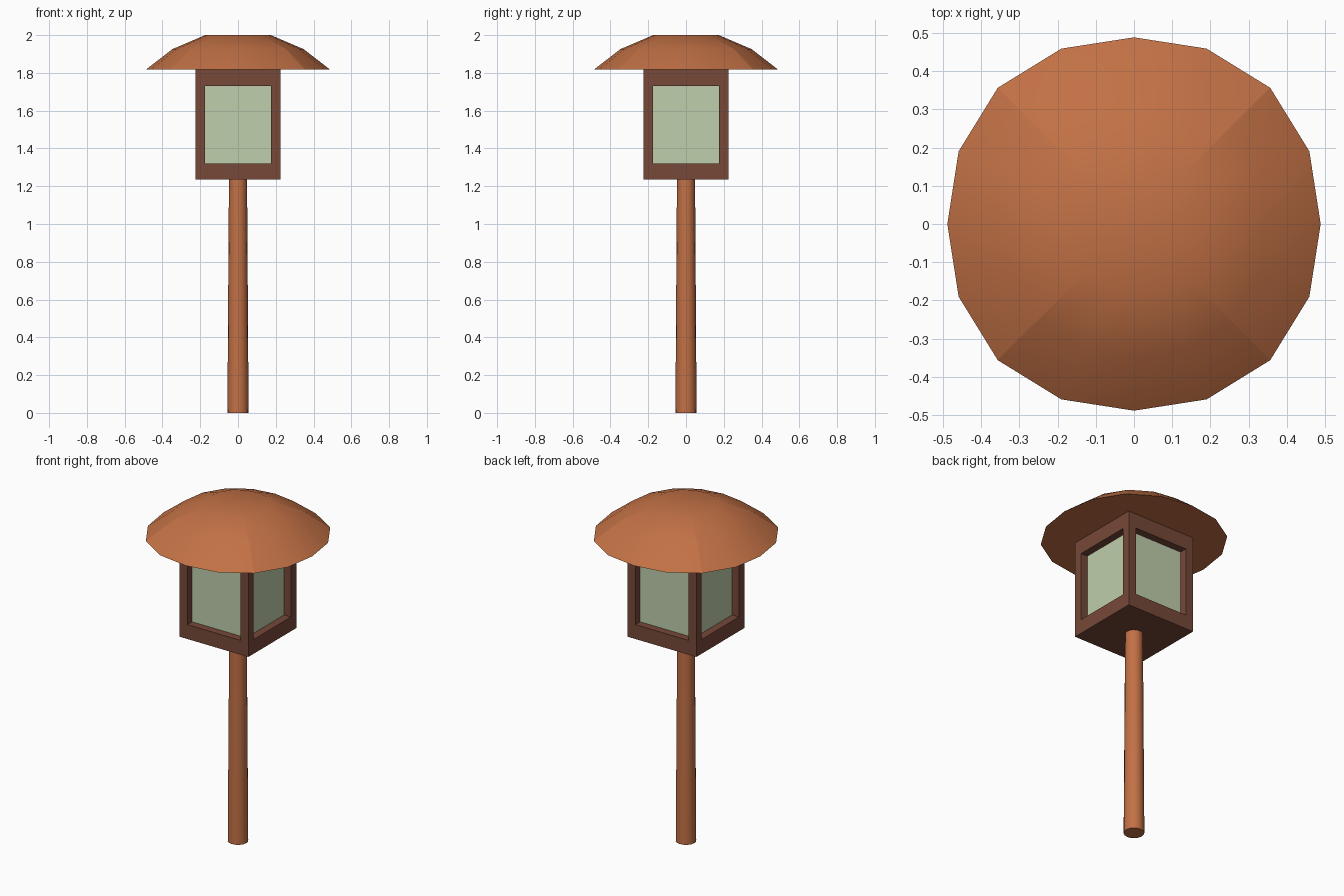
import bpy, bmesh, math
from mathutils import Matrix

if "Cube" in bpy.data.objects:
    bpy.data.objects.remove(bpy.data.objects["Cube"])


def material(name, rgb):
    m = bpy.data.materials.new(name)
    m.diffuse_color = (*rgb, 1)
    m.use_nodes = True
    m.node_tree.nodes["Principled BSDF"].inputs["Base Color"].default_value = m.diffuse_color
    return m


copper = material("copper", (0.54, 0.165, 0.06))
wood = material("dark_wood", (0.18, 0.065, 0.04))
glass = material("pale_green_glass", (0.52, 0.62, 0.41))


def finish(bm, name, mats):
    bmesh.ops.recalc_face_normals(bm, faces=bm.faces)
    me = bpy.data.meshes.new(name)
    bm.to_mesh(me)
    bm.free()
    for m in mats:
        me.materials.append(m)
    ob = bpy.data.objects.new(name, me)
    bpy.context.collection.objects.link(ob)
    return ob


# Lower angle, and radius growth towards the diagonals, of a slightly squarish 16-gon
SIDES = 16
GROWTH = [1.0, 1.017, 1.032, 1.017]


def lathe(name, profile, mat, squarish, crease_diagonals):
    bm = bmesh.new()
    rings = []
    for r, z in profile:
        ring = []
        for i in range(SIDES):
            a = 2 * math.pi * i / SIDES
            k = r * (GROWTH[i % 4] if squarish else 1)
            ring.append(bm.verts.new((k * math.cos(a), k * math.sin(a), z)))
        rings.append(ring)
    for lo, hi in zip(rings, rings[1:]):
        for i in range(SIDES):
            j = (i + 1) % SIDES
            f = bm.faces.new((lo[i], lo[j], hi[j], hi[i]))
            f.smooth = True
    bottom = bm.faces.new(rings[0][::-1])
    top = bm.faces.new(rings[-1])
    top.smooth = squarish
    for e in bottom.edges:
        e.smooth = False
    if crease_diagonals:
        for lo, hi in zip(rings, rings[1:]):
            for i in range(2, SIDES, 4):
                bm.edges.get((lo[i], hi[i])).smooth = False
    else:
        for e in top.edges:
            e.smooth = False
    return finish(bm, name, [mat])


# Post, tapering slightly upward
lathe("post", [(0.056, 0), (0.048, 1.236)], copper, False, False)

# Domed roof with a flat crown and flat underside
lathe("roof", [(0.488, 1.817), (0.347, 1.926), (0.174, 2.0)], copper, True, True)

# Lantern housing with four recessed windows
Z0, Z1 = 1.235, 1.817
bm = bmesh.new()
bmesh.ops.create_cube(bm, size=1, matrix=Matrix.Translation((0, 0, (Z0 + Z1) / 2))
                      @ Matrix.Diagonal((0.45, 0.45, Z1 - Z0, 1)))
bm.normal_update()
panes = [f for f in bm.faces if abs(f.normal.z) < 0.5]
bmesh.ops.inset_individual(bm, faces=panes, thickness=0.07)
mid = (Z0 + Z1) / 2
for f in panes:
    for v in f.verts:
        v.co.z = 1.73 if v.co.z > mid else 1.32
bm.normal_update()
for f in panes:
    inward = -f.normal * 0.045
    new = bmesh.ops.extrude_discrete_faces(bm, faces=[f])["faces"][0]
    new.material_index = 1
    bmesh.ops.translate(bm, verts=list(new.verts), vec=inward)
finish(bm, "lantern_housing", [wood, glass])
